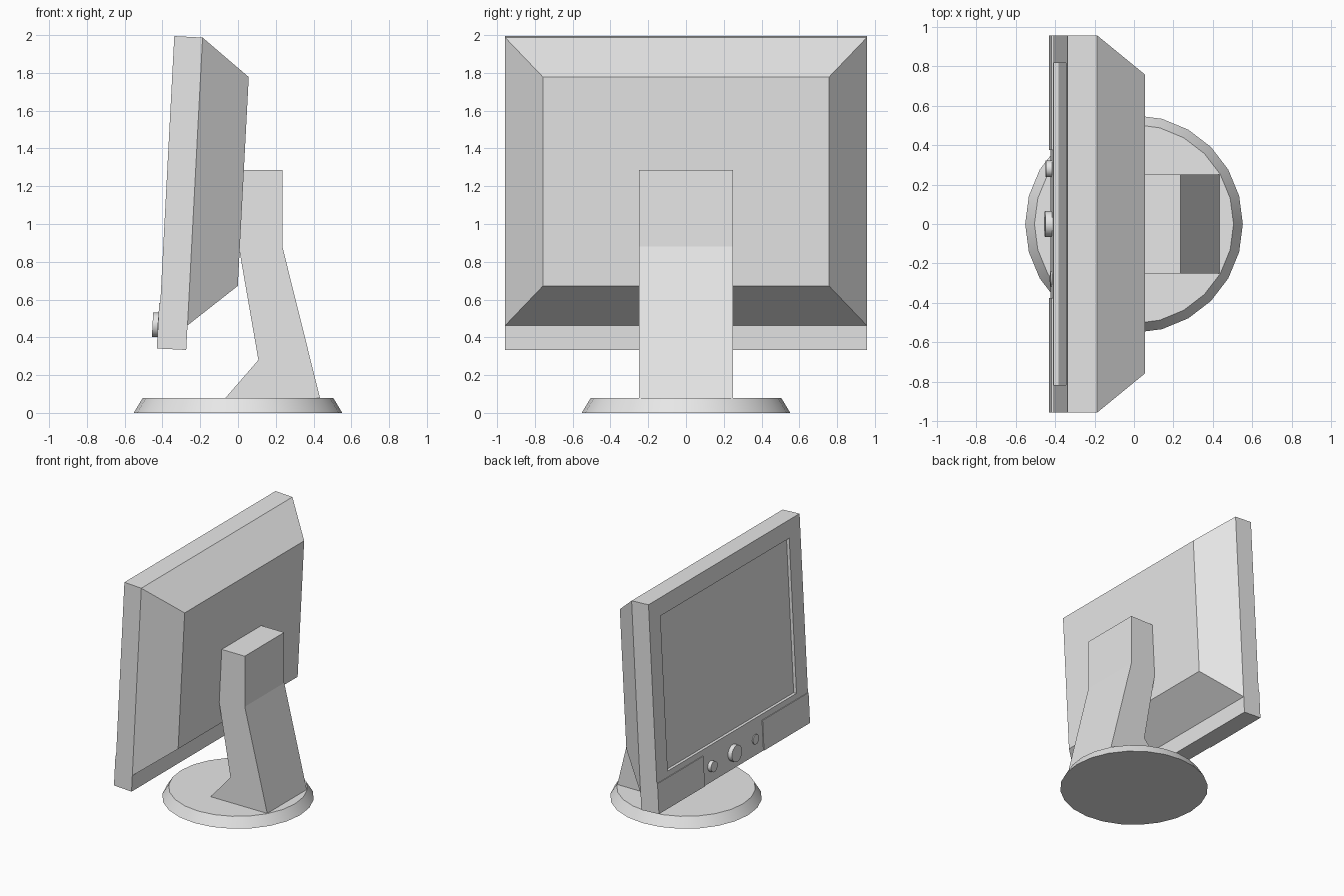
import bpy
import bmesh
import math
from mathutils import Matrix, Vector

cube = bpy.data.objects.get("Cube")
if cube:
    bpy.data.objects.remove(cube, do_unlink=True)

grey = bpy.data.materials.new("grey plastic")
grey.use_nodes = True
grey.diffuse_color = (0.8, 0.8, 0.8, 1)
grey.node_tree.nodes["Principled BSDF"].inputs["Base Color"].default_value = (0.8, 0.8, 0.8, 1)

# The display leans back; local x is depth, z runs up the screen
TILT = Matrix.Translation((-0.424, 0, 0.341)) @ Matrix.Rotation(math.radians(3), 4, 'Y')
HEIGHT, HALF, DEPTH = 1.656, 0.957, 0.15


def finish(name, bm, matrix=Matrix(), smooth=False):
    bmesh.ops.recalc_face_normals(bm, faces=bm.faces)
    bm.transform(matrix)
    mesh = bpy.data.meshes.new(name)
    bm.to_mesh(mesh)
    bm.free()
    mesh.materials.append(grey)
    obj = bpy.data.objects.new(name, mesh)
    bpy.context.collection.objects.link(obj)
    if smooth:
        bpy.ops.object.select_all(action='DESELECT')
        obj.select_set(True)
        bpy.context.view_layer.objects.active = obj
        bpy.ops.object.shade_smooth_by_angle(angle=math.radians(30))
    return obj


def box(low, high):
    bm = bmesh.new()
    low, high = Vector(low), Vector(high)
    bmesh.ops.create_cube(bm, size=1)
    for v in bm.verts:
        v.co = (low + high) / 2 + v.co * (high - low)
    return bm


# Front housing with a sunken screen
bm = box((0, -HALF, 0), (DEPTH, HALF, HEIGHT))
front = min(bm.faces, key=lambda f: f.calc_center_median().x)
bmesh.ops.inset_region(bm, faces=[front], thickness=0.2)
for v in front.verts:
    if v.co.z < HEIGHT / 2:
        v.co.z += 0.145
screen = bmesh.ops.extrude_face_region(bm, geom=[front])["geom"]
for v in screen:
    if isinstance(v, bmesh.types.BMVert):
        v.co.x += 0.025
if front.is_valid:
    bmesh.ops.delete(bm, geom=[front], context='FACES_ONLY')
finish("display_housing", bm, TILT)

# Tapered back cover
bm = box((DEPTH, -HALF, 0.13), (0.405, HALF, HEIGHT))
for v in bm.verts:
    if v.co.x > 0.3:
        v.co.y *= 0.757 / HALF
        v.co.z = 0.353 if v.co.z < 1 else 1.46
finish("back_cover", bm, TILT)

# Thin raised panels in the lower corners
for side, name in ((1, "left_speaker_panel"), (-1, "right_speaker_panel")):
    inner, outer = sorted((side * 0.375, side * HALF))
    finish(name, box((-0.006, inner, 0), (0, outer, 0.24)), TILT)

# Control knobs
for name, y, radius, out in (("large_knob", 0, 0.065, 0.035),
                             ("medium_knob", 0.28, 0.042, 0.03),
                             ("small_button", -0.28, 0.038, 0.008)):
    bm = bmesh.new()
    bmesh.ops.create_cone(bm, cap_ends=True, segments=16, radius1=radius,
                          radius2=radius, depth=out + 0.01)
    place = Matrix.Translation(((0.01 - out) / 2, y, 0.125)) @ Matrix.Rotation(math.pi / 2, 4, 'Y')
    finish(name, bm, TILT @ place, smooth=True)

# Bent stand extruded from its side profile
profile = [(0, 1.285), (0.235, 1.285), (0.235, 0.88), (0.435, 0.075),
           (-0.07, 0.075), (0.108, 0.28), (0.004, 0.88)]
bm = bmesh.new()
face = bm.faces.new([bm.verts.new((x, -0.25, z)) for x, z in profile])
sweep = bmesh.ops.extrude_face_region(bm, geom=[face])["geom"]
bmesh.ops.translate(bm, vec=(0, 0.5, 0), verts=[v for v in sweep if isinstance(v, bmesh.types.BMVert)])
finish("stand", bm)

# Round foot with a bevelled rim
bm = bmesh.new()
bmesh.ops.create_cone(bm, cap_ends=True, segments=24, radius1=0.552,
                      radius2=0.505, depth=0.078)
finish("round_base", bm, Matrix.Translation((0, 0, 0.039)), smooth=True)
